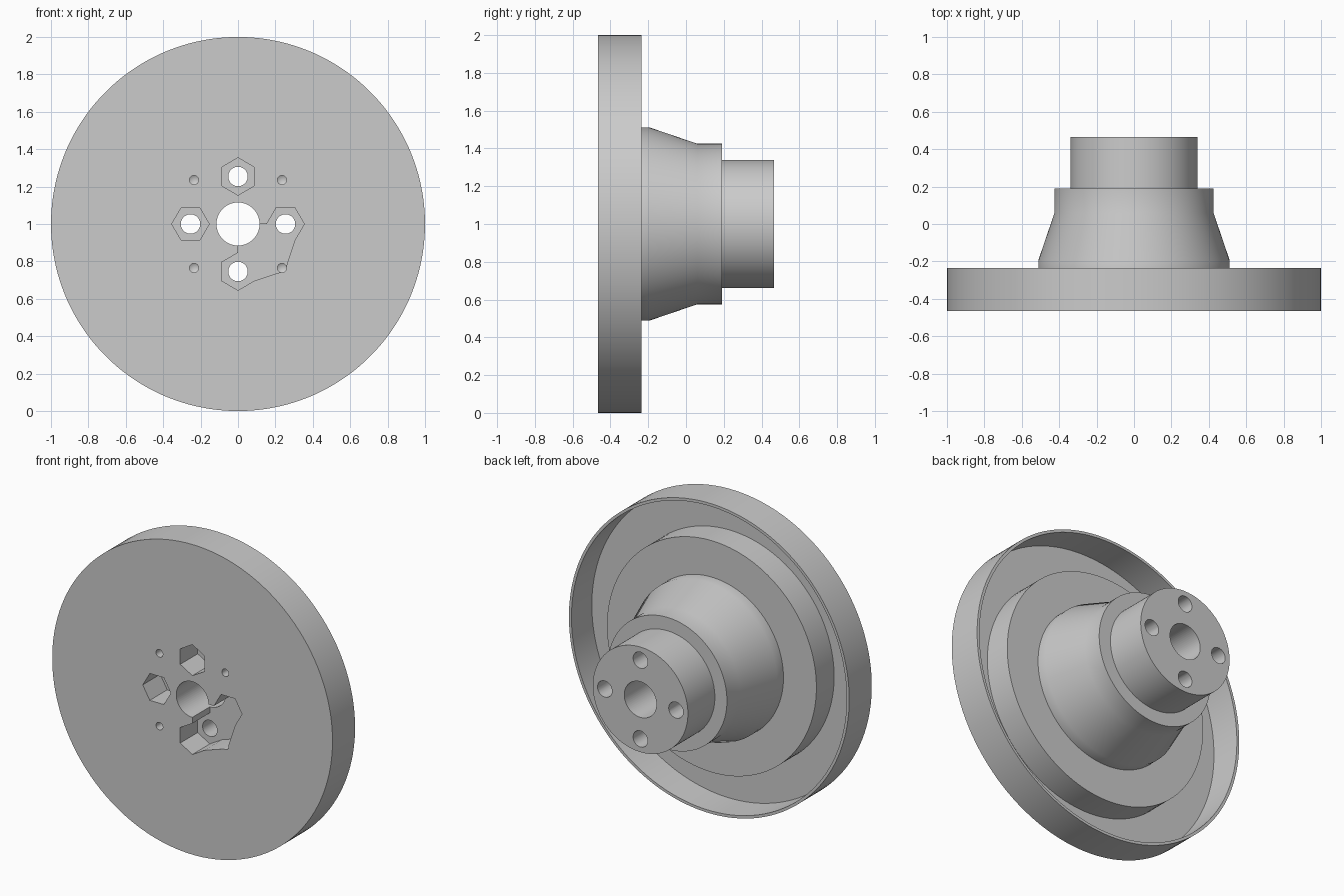
import bpy, bmesh, math
from mathutils import Matrix

cube = bpy.data.objects.get("Cube")
if cube:
    bpy.data.objects.remove(cube, do_unlink=True)

FRONT, BACK = -0.465, 0.465
POCKET_FLOOR = -0.287
CENTRE_Z = 1.0

grey = bpy.data.materials.new("plain grey")
grey.use_nodes = True
COLOUR = (0.6, 0.6, 0.6, 1)
grey.diffuse_color = COLOUR
grey.node_tree.nodes["Principled BSDF"].inputs["Base Color"].default_value = COLOUR


def finish(name, bm):
    bmesh.ops.recalc_face_normals(bm, faces=bm.faces)
    mesh = bpy.data.meshes.new(name)
    bm.to_mesh(mesh)
    bm.free()
    mesh.materials.append(grey)
    obj = bpy.data.objects.new(name, mesh)
    bpy.context.collection.objects.link(obj)
    return obj


def lathe(name, profile, x=0, z=0, steps=32):
    """Turn a (radius, y) profile, which starts and ends on the axis, around y."""
    bm = bmesh.new()
    rings = []
    for r, y in profile:
        angles = [math.tau * (k + 0.5) / steps for k in range(steps if r else 1)]
        rings.append([bm.verts.new((x + r * math.cos(a), y, CENTRE_Z + z + r * math.sin(a)))
                      for a in angles])
    for a, b in zip(rings, rings[1:]):
        for k in range(steps):
            corners = [a[k % len(a)], a[(k + 1) % len(a)],
                       b[(k + 1) % len(b)], b[k % len(b)]]
            bm.faces.new(list(dict.fromkeys(corners)))
    return finish(name, bm)


def prism(name, outline, y0, y1):
    """Extrude an (x, z) outline along y into a closed block."""
    bm = bmesh.new()
    near, far = ([bm.verts.new((x, y, CENTRE_Z + z)) for x, z in outline] for y in (y0, y1))
    bm.faces.new(near)
    bm.faces.new(far[::-1])
    for k in range(len(near)):
        bm.faces.new((near[k - 1], near[k], far[k], far[k - 1]))
    return finish(name, bm)


def drill(name, radius, y0, y1, x=0, z=0, tip=0.0, steps=32):
    return lathe(name, [(0, y0), (radius, y0), (radius, y1), (0, y1 + tip)], x, z, steps)


# Turned body: plate, thin rim, groove, raised ring, tapered hub and spigot
wheel = lathe("flanged_hub", [
    (0, FRONT), (1, FRONT), (1, -0.235), (0.982, -0.235), (0.982, -0.443),
    (0.747, -0.443), (0.747, -0.262), (0.512, -0.262), (0.512, -0.195),
    (0.425, 0.06), (0.425, 0.19), (0.339, 0.19), (0.339, BACK), (0, BACK)],
    steps=128)

# Centre bore and four through bolt holes
cutters = [drill("bore_cutter", 0.115, -0.6, 0.6, steps=64)]
BOLT_CIRCLE = 0.254
for i in range(4):
    a = i * math.pi / 2
    cutters.append(drill("bolt_hole_cutter", 0.052, -0.6, 0.6,
                         BOLT_CIRCLE * math.cos(a), BOLT_CIRCLE * math.sin(a)))

# Hexagonal nut pockets at the top and one side of the front face
for a in (math.pi / 2, math.pi):
    centre = Matrix.Rotation(a, 2) @ Matrix(((BOLT_CIRCLE, 0), (0, 0))).col[0]
    hexagon = [(centre.x + 0.1 * math.cos(a + k * math.pi / 3),
                centre.y + 0.1 * math.sin(a + k * math.pi / 3)) for k in range(6)]
    cutters.append(prism("nut_pocket_cutter", hexagon, -0.6, POCKET_FLOOR))

# Joined pocket linking the other two nuts to the bore
cutters.append(prism("joined_pocket_cutter", [
    (0, 0), (0.154, 0), (0.204, 0.087), (0.304, 0.087), (0.354, 0),
    (0.304, -0.087), (0.25, -0.25), (0.087, -0.304), (0, -0.354),
    (-0.087, -0.304), (-0.087, -0.204), (0, -0.154)], -0.6, POCKET_FLOOR))

# Small blind screw holes with pointed ends
for sx in (-1, 1):
    for sz in (-1, 1):
        cutters.append(drill("screw_hole_cutter", 0.0245, -0.61, -0.3 + 0.04 * (sx > sz),
                             sx * 0.235, sz * 0.235, tip=0.015, steps=24))

# Cut everything out of the body
bpy.context.view_layer.objects.active = wheel
for cutter in cutters:
    mod = wheel.modifiers.new("cut", "BOOLEAN")
    mod.operation = "DIFFERENCE"
    mod.solver = "EXACT"
    mod.object = cutter
    bpy.ops.object.modifier_apply(modifier=mod.name)
    bpy.data.objects.remove(cutter, do_unlink=True)

bpy.ops.object.select_all(action="DESELECT")
wheel.select_set(True)
bpy.ops.object.shade_smooth_by_angle(angle=math.radians(30))
